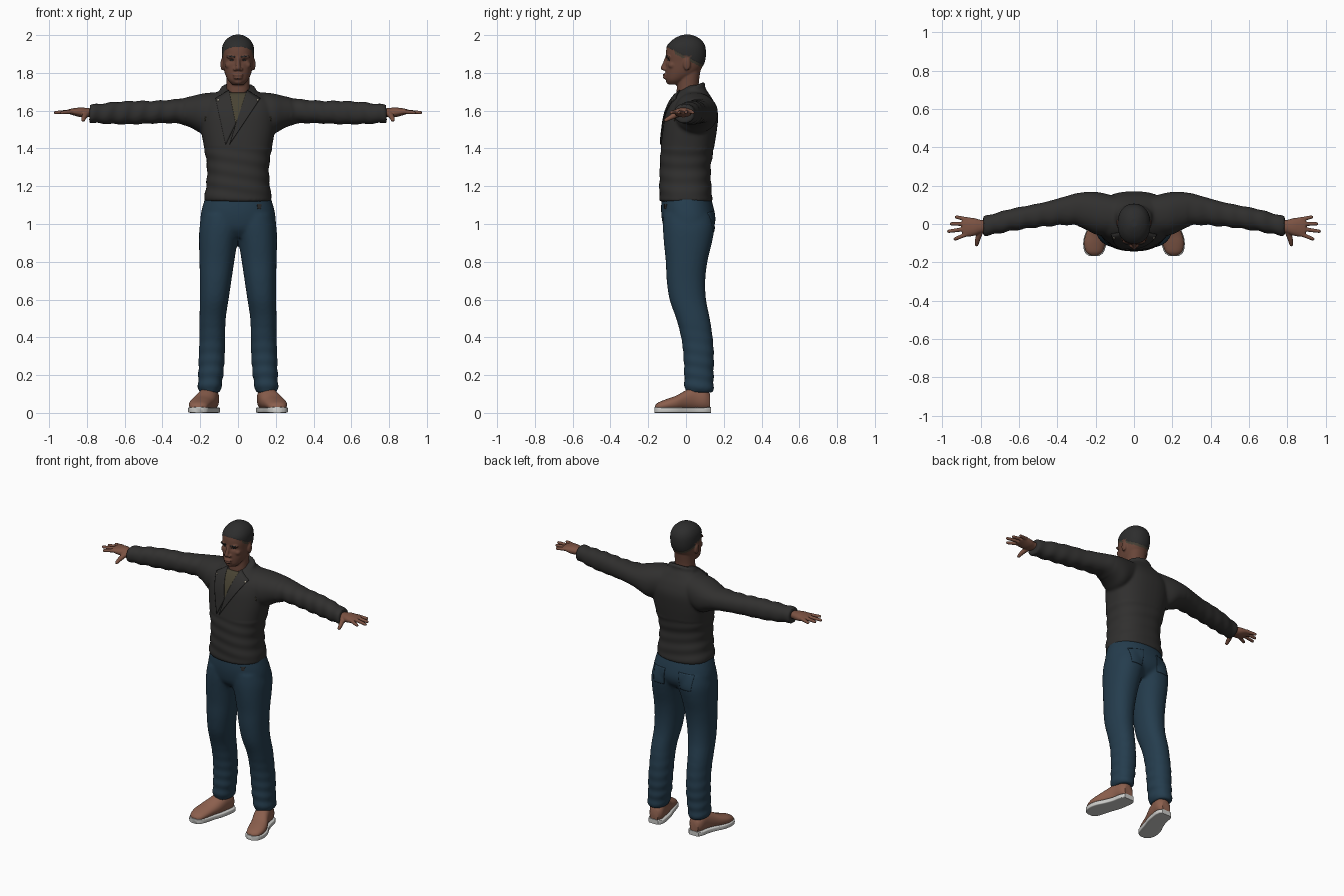
import bpy, bmesh, math
from math import sin, cos, pi, exp
from mathutils import Vector, Matrix
from mathutils.bvhtree import BVHTree

if "Cube" in bpy.data.objects:
    bpy.data.objects.remove(bpy.data.objects["Cube"])


def material(name, r, g, b):
    m = bpy.data.materials.new(name)
    m.use_nodes = True
    m.diffuse_color = (r, g, b, 1)
    node = next(n for n in m.node_tree.nodes if n.type == 'BSDF_PRINCIPLED')
    node.inputs["Base Color"].default_value = (r, g, b, 1)
    node.inputs["Roughness"].default_value = 0.8
    return m


JACKET = material("charcoal_cloth", .03, .029, .028)
SHIRT = material("olive_cloth", .065, .056, .033)
DENIM = material("blue_denim", .018, .046, .075)
FACE = material("face_skin", .14, .06, .04)
HAND = material("hand_skin", .2, .085, .055)
HAIR = material("black_hair", .026, .026, .026)
FADE = material("short_hair", .06, .05, .035)
LEATHER = material("tan_leather", .26, .115, .075)
RUBBER = material("pale_rubber", .6, .6, .58)
METAL = material("pale_metal", .5, .45, .35)


def spline(rows, sub):
    """Smooth the rows with a Catmull-Rom curve."""
    out = []
    for i in range(len(rows) - 1):
        a, b, c, d = (rows[min(max(i + k, 0), len(rows) - 1)] for k in (-1, 0, 1, 2))
        for s in range(sub):
            t = s / sub
            out.append([q + t / 2 * (r - p + t * (2 * p - 5 * q + 4 * r - s4 + t * (3 * (q - r) + s4 - p)))
                        for p, q, r, s4 in zip(a, b, c, d)])
    return out + [list(rows[-1])]


def loft(bm, axis, rows, power=2.2, segs=40, sub=4):
    """Skin rings given as (position, low, high, low, high) along an axis."""
    order = {'x': (0, 1, 2), 'y': (1, 0, 2), 'z': (2, 0, 1)}[axis]
    rings = []
    for t, a0, a1, b0, b1 in spline(rows, sub):
        ring = []
        for k in range(segs):
            u, w = cos(2 * pi * k / segs), sin(2 * pi * k / segs)
            u, w = (math.copysign(abs(q) ** (2 / power), q) for q in (u, w))
            co = Vector()
            co[order[0]] = t
            co[order[1]] = (a0 + a1 + u * (a1 - a0)) / 2
            co[order[2]] = (b0 + b1 + w * (b1 - b0)) / 2
            ring.append(bm.verts.new(co))
        rings.append(ring)
    faces = [bm.faces.new(rings[0]), bm.faces.new(rings[-1][::-1])]
    for p, q in zip(rings, rings[1:]):
        for k in range(segs):
            n = (k + 1) % segs
            faces.append(bm.faces.new((p[k], q[k], q[n], p[n])))
    bmesh.ops.recalc_face_normals(bm, faces=faces)


def ball(bm, loc, size):
    m = Matrix.Translation(loc) @ Matrix.Diagonal((*size, 1))
    bmesh.ops.create_icosphere(bm, subdivisions=2, radius=1, matrix=m)


def beads(bm, path, r0, r1, sub=9):
    """A rounded limb made of overlapping balls."""
    pts = spline(path, sub)
    for i, p in enumerate(pts):
        ball(bm, p, [r0 + (r1 - r0) * i / (len(pts) - 1)] * 3)


def mirror(bm):
    new = bmesh.ops.duplicate(bm, geom=bm.verts[:] + bm.edges[:] + bm.faces[:])["geom"]
    bmesh.ops.scale(bm, vec=(-1, 1, 1), verts=[g for g in new if isinstance(g, bmesh.types.BMVert)])
    bmesh.ops.reverse_faces(bm, faces=[g for g in new if isinstance(g, bmesh.types.BMFace)])


def finish(name, bm, mats, voxel=0, smooth=4):
    """Make the object; with a voxel size, fuse its overlapping parts."""
    me = bpy.data.meshes.new(name)
    bm.to_mesh(me)
    bm.free()
    ob = bpy.data.objects.new(name, me)
    bpy.context.scene.collection.objects.link(ob)
    if voxel:
        mod = ob.modifiers.new("fuse", 'REMESH')
        mod.mode, mod.voxel_size = 'VOXEL', voxel
        mod = ob.modifiers.new("soften", 'SMOOTH')
        mod.factor, mod.iterations = .5, smooth
        dg = bpy.context.evaluated_depsgraph_get()
        baked = bpy.data.meshes.new_from_object(ob.evaluated_get(dg))
        ob.modifiers.clear()
        ob.data = me = baked
    me.materials.clear()
    for m in mats:
        me.materials.append(m)
    me.shade_smooth()
    me.set_sharp_from_angle(angle=math.radians(50))
    return ob


def plate(name, target, corners, mat, lift=.003, thick=.006, side=-1, n=14):
    """Project a four-cornered (x, z) patch on a surface from front or back."""
    src = bmesh.new()
    src.from_mesh(target.data)
    tree = BVHTree.FromBMesh(src)
    src.free()
    a, b, c, d = (Vector(p) for p in corners)
    bm = bmesh.new()
    grid = []
    for i in range(n + 1):
        for j in range(n + 1):
            p = a.lerp(b, i / n).lerp(d.lerp(c, i / n), j / n)
            hit = tree.ray_cast(Vector((p.x, side, p.y)), Vector((0, -side, 0)))[0]
            y = hit.y if hit else 0
            grid.append(bm.verts.new((p.x, y + side * lift, p.y)))
    for i in range(n):
        for j in range(n):
            k = i * (n + 1) + j
            bm.faces.new((grid[k], grid[k + 1], grid[k + n + 2], grid[k + n + 1]))
    bmesh.ops.remove_doubles(bm, verts=bm.verts, dist=.0001)
    ob = finish(name, bm, [mat])
    mod = ob.modifiers.new("thickness", 'SOLIDIFY')
    mod.thickness, mod.offset = thick, 0
    return ob


# Jacket: sleeves mirrored, then body and collar
bm = bmesh.new()
loft(bm, 'x', [(.08, -.05, .14, 1.53, 1.70), (.18, -.06, .165, 1.48, 1.692), (.25, -.03, .167, 1.51, 1.676),
               (.32, -.005, .155, 1.532, 1.662), (.45, -.012, .118, 1.532, 1.652), (.55, -.023, .097, 1.528, 1.652),
               (.65, -.038, .077, 1.528, 1.646), (.76, -.06, .046, 1.534, 1.634), (.785, -.06, .043, 1.537, 1.632)])
mirror(bm)
loft(bm, 'z', [(z, -w, w, f, b) for z, w, f, b in (
    (1.12, .178, -.138, .138), (1.14, .179, -.141, .139), (1.2, .169, -.141, .134), (1.3, .164, -.139, .131),
    (1.4, .179, -.134, .148), (1.5, .196, -.123, .164), (1.58, .2, -.11, .17), (1.64, .19, -.087, .152),
    (1.68, .14, -.062, .128), (1.71, .09, -.03, .108), (1.735, .065, 0, .088))], 2.4)
beads(bm, [(.082 * cos(a), .03 + .06 * sin(a), 1.712 + .026 * sin(a))
           for a in (-.8 + (pi + 1.6) * k / 10 for k in range(11))], .014, .014, 4)
jacket = finish("jacket", bm, [JACKET], .009)
for v in jacket.data.vertices:
    x, y, z = v.co
    if abs(x) > .28:  # sleeve folds
        v.co += v.normal * .003 * sin(75 * abs(x) + 20 * z) * sin(9 * y + 2)
    elif z < 1.4:  # waist folds
        v.co += v.normal * .002 * sin(85 * z + 14 * x)

# Shirt, lapels and trims
plate("shirt_front", jacket, [(-.052, 1.695), (.052, 1.695), (-.005, 1.51), (-.015, 1.51)], SHIRT, .002, .004)
plate("right_lapel", jacket, [(-.048, 1.708), (-.118, 1.665), (-.065, 1.42), (-.012, 1.53)], JACKET, .004)
plate("left_lapel", jacket, [(.048, 1.708), (.118, 1.665), (-.045, 1.42), (-.012, 1.53)], JACKET, .006)
for s, label in ((1, "left"), (-1, "right")):
    plate(label + "_lapel_stud", jacket, [(s * p, q) for p, q in (
        (.1, 1.66), (.108, 1.66), (.108, 1.652), (.1, 1.652))], METAL, .011, .003, n=2)
    plate(label + "_chest_zip", jacket, [(s * p, q) for p, q in (
        (.17, 1.57), (.174, 1.57), (.178, 1.545), (.174, 1.545))], SHIRT, .002, .003, n=3)

# Trousers
bm = bmesh.new()
loft(bm, 'z', [(.105, .095, .205, 0, .14), (.14, .088, .212, -.008, .147), (.2, .078, .21, -.01, .146),
               (.3, .07, .208, -.013, .148), (.4, .068, .204, -.026, .141), (.5, .065, .204, -.052, .126),
               (.6, .05, .201, -.087, .106), (.7, .035, .201, -.102, .102), (.8, .02, .204, -.107, .113),
               (.9, .003, .206, -.117, .137), (.98, -.02, .204, -.122, .15), (1.05, -.03, .19, -.12, .14)])
mirror(bm)
loft(bm, 'z', [(z, -w, w, f, b) for z, w, f, b in (
    (.93, .1, -.08, .1), (.97, .19, -.113, .14), (1.02, .2, -.127, .156), (1.08, .191, -.132, .148),
    (1.15, .17, -.128, .128))])
trousers = finish("trousers", bm, [DENIM], .01)
for v in trousers.data.vertices:  # gathered hems
    if v.co.z < .5:
        v.co += v.normal * .0035 * sin(95 * v.co.z + 14 * v.co.y) * (1 - v.co.z * 2)
for s, label in ((1, "left"), (-1, "right")):
    plate(label + "_back_pocket", trousers, [(s * p, q) for p, q in (
        (.05, 1.07), (.145, 1.06), (.135, .96), (.06, .96))], DENIM, .001, .005, 1)
plate("coin_pocket", trousers, [(.1, 1.105), (.125, 1.105), (.12, 1.08), (.105, 1.08)], HAIR, .001, .003)

# Head and neck
bm = bmesh.new()
for s in (1, -1):
    ball(bm, (s * .035, -.093, 1.885), (.03, .013, .009))
    ball(bm, (s * .046, -.073, 1.84), (.024, .022, .02))
    ball(bm, (s * .015, -.112, 1.819), (.011, .012, .009))
    ball(bm, (s * .084, .005, 1.845), (.009, .02, .034))
beads(bm, [(0, -.104, 1.878), (0, -.112, 1.85), (0, -.121, 1.826)], .009, .014)
ball(bm, (0, -.109, 1.789), (.03, .016, .008))
ball(bm, (0, -.108, 1.774), (.026, .015, .008))
ball(bm, (0, -.09, 1.755), (.025, .016, .016))
loft(bm, 'z', [(z, -w, w, f, b) for z, w, f, b in (
    (1.738, .03, -.09, -.03), (1.76, .052, -.104, 0), (1.79, .067, -.108, .05), (1.82, .075, -.108, .08),
    (1.86, .08, -.106, .098), (1.9, .084, -.107, .104), (1.94, .081, -.1, .1), (1.97, .066, -.075, .083),
    (1.99, .042, -.043, .054), (2.0, .018, -.015, .026))])
loft(bm, 'z', [(1.64, -.064, .064, -.052, .07), (1.7, -.062, .062, -.05, .068), (1.75, -.06, .06, -.046, .068),
               (1.82, -.06, .06, -.04, .078)])
head = finish("head", bm, [FACE, HAIR, FADE], .005, 3)


def above_hairline(co):
    return co.z - 1.887 + .5 * co.y


for v in head.data.vertices:
    if v.co.y < -.04:  # eye sockets
        d = (abs(v.co.x) - .033) ** 2 + (1.3 * (v.co.z - 1.866)) ** 2
        v.co.y += .011 * exp(-d / .0002)
    if above_hairline(v.co) > 0:
        v.co += v.normal * .002
for f in head.data.polygons:
    h = above_hairline(f.center)
    ear = abs(f.center.x) > .083 and f.center.z < 1.89
    if h > 0 and not ear:
        f.material_index = 1
    elif h > -.016 and f.center.y > -.06 and not ear:
        f.material_index = 2
for s, label in ((1, "left"), (-1, "right")):
    plate(label + "_eye", head, [(s * p, q) for p, q in (
        (.022, 1.868), (.033, 1.873), (.045, 1.867), (.033, 1.862))], HAIR, .001, .003, n=5)
    plate(label + "_eyebrow", head, [(s * p, q) for p, q in (
        (.016, 1.889), (.055, 1.892), (.055, 1.887), (.016, 1.882))], HAIR, .001, .003, n=6)

# Hands
bm = bmesh.new()
loft(bm, 'x', [(.74, -.04, .025, 1.565, 1.61), (.79, -.045, .02, 1.567, 1.613), (.83, -.06, .03, 1.565, 1.617),
               (.87, -.066, .034, 1.575, 1.613), (.895, -.06, .03, 1.582, 1.608)])
for x0, y0, x1, y1 in ((.87, -.052, .932, -.078), (.88, -.026, .966, -.038), (.88, .001, .952, .001),
                       (.87, .024, .925, .036)):
    beads(bm, [(x0, y0, 1.596), (x1, y1, 1.59)], .0125, .0095, 14)
beads(bm, [(.8, -.035, 1.587), (.815, -.08, 1.565), (.82, -.107, 1.55)], .018, .01)
mirror(bm)
finish("hands", bm, [HAND], .004, 3)

# Shoes and soles
rows = [(-.163, .19, .225, .015, .04), (-.145, .165, .25, .012, .056), (-.1, .148, .26, .012, .074),
        (-.05, .133, .25, .012, .092), (0, .115, .225, .012, .12), (.05, .105, .205, .012, .14),
        (.1, .1, .195, .012, .13), (.128, .118, .178, .015, .1)]
bm = bmesh.new()
loft(bm, 'y', rows)
mirror(bm)
finish("shoes", bm, [LEATHER])
bm = bmesh.new()
loft(bm, 'y', [(r[0] * 1.03, r[1] - .005, r[2] + .005, 0, .03) for r in rows], 7)
mirror(bm)
finish("soles", bm, [RUBBER])
